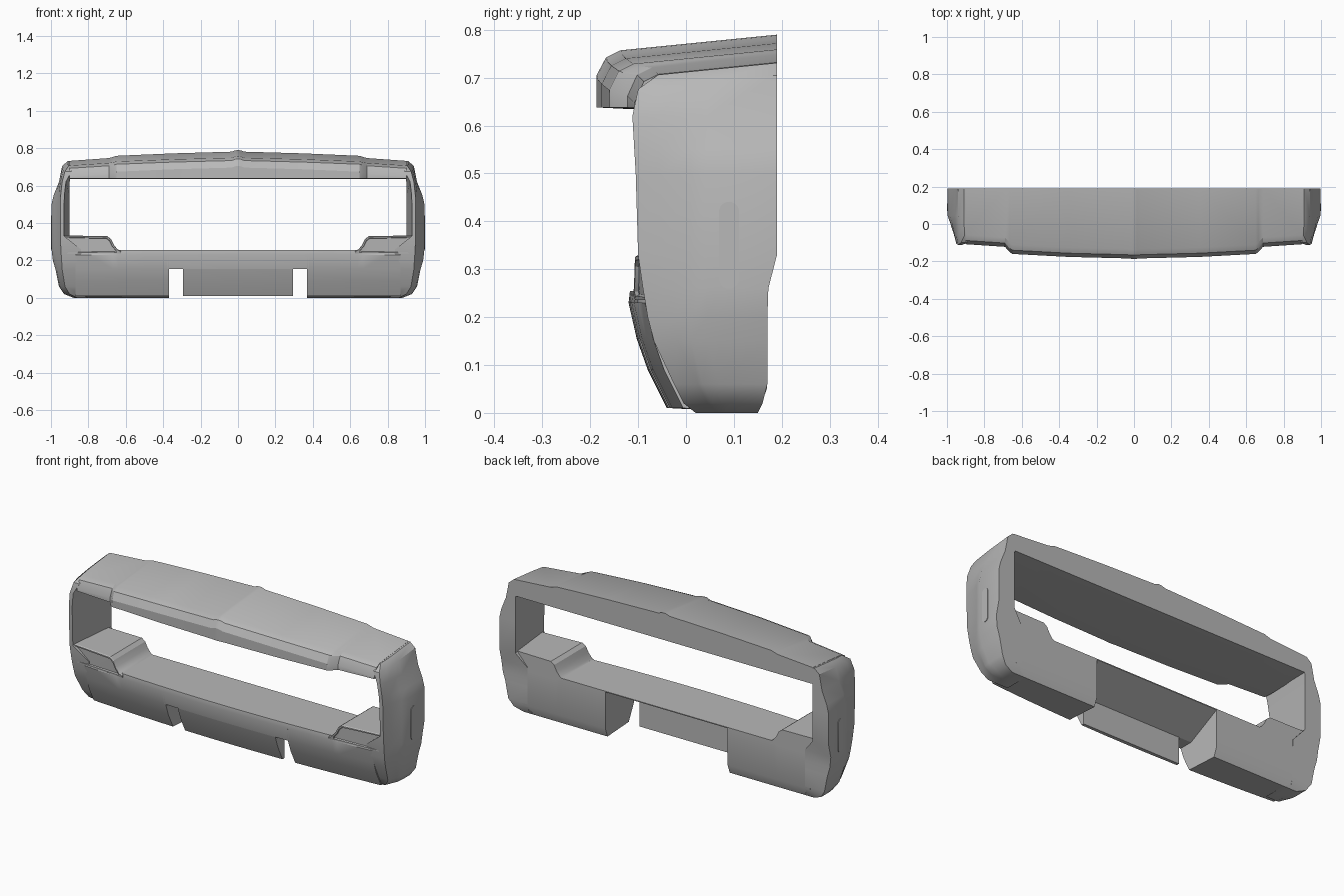
import bpy, bmesh, math

default_cube = bpy.data.objects.get("Cube")
if default_cube:
    bpy.data.objects.remove(default_cube, do_unlink=True)

grey = bpy.data.materials.new("plain_grey")
grey.use_nodes = True
grey.diffuse_color = (0.48, 0.48, 0.48, 1)
grey.node_tree.nodes["Principled BSDF"].inputs["Base Color"].default_value = grey.diffuse_color


def finish(name, bm, angle=25):
    """Turn a half-model bmesh into a mirrored, shaded object."""
    bmesh.ops.recalc_face_normals(bm, faces=bm.faces)
    mesh = bpy.data.meshes.new(name)
    bm.to_mesh(mesh)
    bm.free()
    mesh.materials.append(grey)
    part = bpy.data.objects.new(name, mesh)
    bpy.context.collection.objects.link(part)
    mirror = part.modifiers.new("both_sides", 'MIRROR')
    mirror.use_clip = True
    bpy.ops.object.select_all(action='DESELECT')
    part.select_set(True)
    bpy.context.view_layer.objects.active = part
    bpy.ops.object.shade_smooth_by_angle(angle=math.radians(angle))


def loft(sections, cap_start=True):
    """Bridge equal-length closed sections and cap the ends."""
    bm = bmesh.new()
    rings = [[bm.verts.new(point) for point in section] for section in sections]
    for lower, upper in zip(rings, rings[1:]):
        for i in range(len(lower)):
            j = (i + 1) % len(lower)
            bm.faces.new((lower[i], lower[j], upper[j], upper[i]))
    if cap_start:
        bm.faces.new(rings[0])
    bm.faces.new(rings[-1])
    return bm


def along_x(x, profile):
    return [(x, y, z) for y, z in profile]


def bow(x):
    """Backward sweep of the front face away from the centre."""
    return 0.045 * x * x


# Hood: overhanging top with a centre ridge and a stepped front
def hood_section(x, front, top):
    def roof(y):
        return top - 0.1 * (0.19 - y)
    return along_x(x, [
        (0.19, 0.642), (0.19, top), (front + 0.05, roof(front + 0.05)),
        (front + 0.02, roof(front) - 0.01), (front, top - 0.085),
        (front, 0.638), (front + 0.06, 0.635)])


hood_stations = [(0, -0.187, 0.79), (0.015, -0.186, 0.788), (0.035, -0.184, 0.781),
                 (0.35, -0.176, 0.772), (0.65, -0.16, 0.759), (0.665, -0.15, 0.754),
                 (0.69, -0.122, 0.747), (0.90, -0.108, 0.732)]
finish("hood", loft([hood_section(*s) for s in hood_stations], cap_start=False))


# Side pillars: stacked outlines with a rear flare and rounded lower corner
def pillar_section(z, front, back, inner, corner, middle, outer):
    def point(x, y):
        return (x, y, z + (0.1 * (y - 0.19) if z > 0.65 else 0))
    inner_front = max(inner, corner - 0.02) if 0.3 < z < 0.65 else inner
    flare = max(0.01, front + 0.06)
    return [point(inner, back), point(inner_front, front), point(corner, front),
            point(middle, front + 0.05), point(middle * 0.4 + outer * 0.6, flare),
            point(outer, flare + 0.035), point(outer, back)]


pillar_levels = [
    (0.00, 0.02, 0.15, 0.80, 0.86, 0.875, 0.88),
    (0.02, -0.005, 0.16, 0.84, 0.90, 0.92, 0.93),
    (0.06, -0.025, 0.17, 0.84, 0.925, 0.945, 0.957),
    (0.15, -0.067, 0.17, 0.84, 0.94, 0.96, 0.975),
    (0.20, -0.08, 0.17, 0.84, 0.943, 0.965, 0.99),
    (0.26, -0.09, 0.172, 0.84, 0.947, 0.965, 0.997),
    (0.33, -0.10, 0.19, 0.90, 0.95, 0.965, 0.997),
    (0.50, -0.105, 0.19, 0.90, 0.95, 0.963, 0.997),
    (0.55, -0.108, 0.19, 0.90, 0.948, 0.96, 0.985),
    (0.62, -0.112, 0.19, 0.90, 0.94, 0.95, 0.957),
    (0.705, -0.10, 0.19, 0.89, 0.925, 0.935, 0.94),
    (0.731, -0.058, 0.19, 0.89, 0.905, 0.908, 0.91)]
finish("side_pillars", loft([pillar_section(*level) for level in pillar_levels]), 35)

# Side slots: thin rounded plates on the flares
outline = []
for i in range(16):
    angle = 2 * math.pi * (i + 0.5) / 16
    side = math.copysign(0.07, math.sin(angle))
    outline.append((0.09 + 0.021 * math.cos(angle), 0.35 + side + 0.021 * math.sin(angle)))
finish("side_slots", loft([along_x(x, outline) for x in (0.993, 1.0)]))


# Bumper beam: wedge over the centre recess
def front_curve(x, low, high):
    """Front profile points of the bumper between two heights."""
    curve = [(-0.04, 0.01), (-0.08, 0.09), (-0.103, 0.155), (-0.12, 0.23)]
    return [(y + bow(x), z) for y, z in curve if low <= z <= high]


def beam_section(x):
    return along_x(x, front_curve(x, 0.15, 0.24) + [
        (-0.117 + bow(x), 0.255), (0.169, 0.255), (0.169, 0.25), (-0.02, 0.155)])


finish("centre_beam", loft([beam_section(x) for x in (0, 0.13, 0.26, 0.38)], cap_start=False))


# Centre apron: plate with an upright back hanging in front of the recess
def apron_section(x):
    return along_x(x, front_curve(x, 0, 0.16) + [(-0.02, 0.155), (-0.02, 0.01)])


finish("centre_apron", loft([apron_section(x) for x in (0, 0.15, 0.295)], cap_start=False))


# Bumper blocks: solid lower body outside the notches
def block_section(x):
    top = 0.255 if x < 0.66 else 0.236
    return along_x(x, front_curve(x, 0, 0.24) + [
        (-0.117 + bow(x), top), (0.169, top), (0.169, 0.05), (0.15, 0.0)])


finish("bumper_blocks", loft([block_section(x) for x in (0.37, 0.5, 0.64, 0.67, 0.8, 0.87)]))


# Lamp housings: raised shoulders with recessed lamp faces
def housing_section(x, top):
    front = -0.128 + bow(x)
    return along_x(x, [(front + 0.004, 0.236), (front, top - 0.004),
                       (front + 0.006, top), (0.169, top), (0.169, 0.236)])


bm = loft([housing_section(x, top) for x, top in
           ((0.625, 0.25), (0.645, 0.26), (0.665, 0.285), (0.68, 0.315), (0.70, 0.33), (0.93, 0.333))])
bmesh.ops.recalc_face_normals(bm, faces=bm.faces)
lamp_faces = [f for f in bm.faces if f.normal.y < -0.9 and f.calc_center_median().x > 0.65]
bmesh.ops.inset_region(bm, faces=lamp_faces, thickness=0.008, depth=0)
bmesh.ops.inset_region(bm, faces=lamp_faces, thickness=0.003, depth=-0.008)
finish("lamp_housings", bm)
